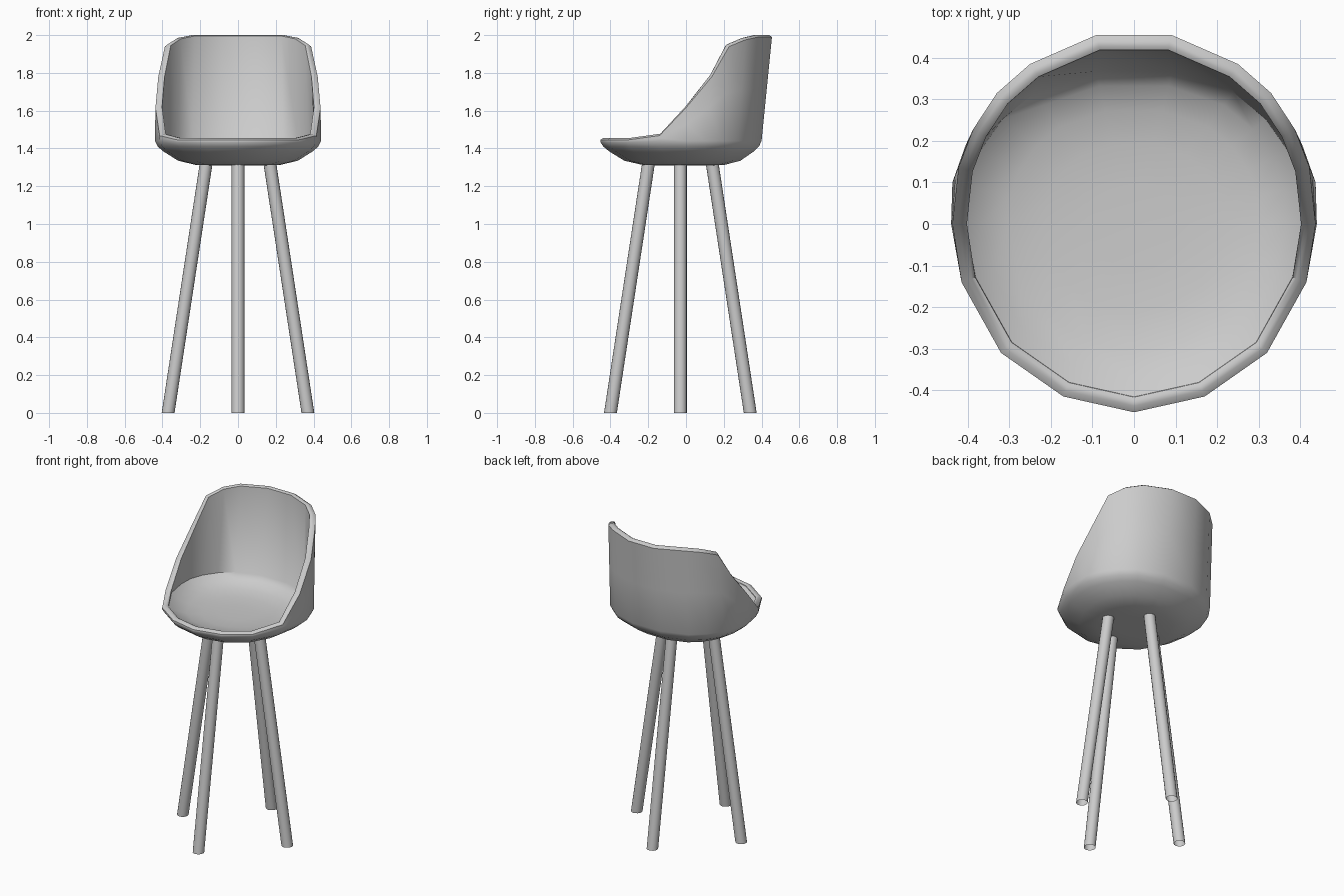
import bpy, bmesh, math
from mathutils import Vector

if "Cube" in bpy.data.objects:
    bpy.data.objects.remove(bpy.data.objects["Cube"], do_unlink=True)

grey = bpy.data.materials.new("light grey")
grey.use_nodes = True
grey.diffuse_color = (0.6, 0.6, 0.6, 1)
grey.node_tree.nodes["Principled BSDF"].inputs["Base Color"].default_value = (0.6, 0.6, 0.6, 1)


def finish(name, bm):
    mesh = bpy.data.meshes.new(name)
    bm.to_mesh(mesh)
    bm.free()
    obj = bpy.data.objects.new(name, mesh)
    bpy.context.collection.objects.link(obj)
    mesh.materials.append(grey)
    bpy.ops.object.select_all(action='DESELECT')
    obj.select_set(True)
    bpy.context.view_layer.objects.active = obj
    bpy.ops.object.shade_smooth_by_angle(angle=math.radians(45))


# Seat shell: half of the rim and of the wall foot, from back to front
RIM = [(.09, .455, 2.0), (.25, .385, 2.0), (.33, .315, 1.985), (.387, .228, 1.95),
       (.422, .137, 1.79), (.437, 0, 1.625), (.415, -.14, 1.478), (.32, -.31, 1.455),
       (.17, -.415, 1.455), (0, -.453, 1.455)]
FOOT = [(.10, .40), (.26, .345), (.345, .275), (.405, .19), (.437, .10), (.44, 0),
        (.415, -.14), (.32, -.31), (.17, -.415), (0, -.453)]


def full(half):
    """Mirror the half outline into a closed loop."""
    return half + [(-p[0], *p[1:]) for p in reversed(half[:-1])]


def scaled(points, s, z):
    return [Vector((p[0] * s, p[1] * s, z)) for p in points]


def rim_ring(s, drop):
    return [Vector((x * s, y * s, z - drop)) for x, y, z in rim]


rim, foot = full(RIM), full(FOOT)
lip = rim_ring(1, .01)
outer = scaled(foot, 1, 1.44)
for v, top in zip(outer, lip):
    v.z = min(v.z, top.z - .012)
rings = [scaled(foot, s, z) for s, z in
         [(.25, 1.31), (.5, 1.312), (.72, 1.335), (.9, 1.385), (.965, 1.41)]]
rings.append(outer)
rings.append([a.lerp(b, .5) for a, b in zip(outer, lip)])
# Bevelled rim
rings += [lip, rim_ring(.967, 0), rim_ring(.94, 0), rim_ring(.92, .005)]
# Inner wall and dished seat
inner = scaled(foot, .918, 1.455)
for v, top in zip(inner, rings[-1]):
    v.z = min(v.z, top.z - .004)
rings.append(inner)
rings += [scaled(foot, s, z) for s, z in
          [(.83, 1.422), (.68, 1.398), (.48, 1.385), (.24, 1.38)]]

bm = bmesh.new()
loops = [[bm.verts.new(p) for p in ring] for ring in rings]
n = len(rim)
for a, b in zip(loops, loops[1:]):
    for i in range(n):
        j = (i + 1) % n
        bm.faces.new((a[i], a[j], b[j], b[i]))
bm.faces.new(loops[0][::-1])
bm.faces.new(loops[-1])
bmesh.ops.recalc_face_normals(bm, faces=bm.faces[:])
finish("seat_shell", bm)

# Splayed open tube legs, cut level at floor and seat
LEG_TOP = 1.325
for name, dx, dy in [("front_leg", 0, -1), ("back_leg", 0, 1),
                     ("left_leg", 1, 0), ("right_leg", -1, 0)]:
    bm = bmesh.new()
    bmesh.ops.create_cone(bm, cap_ends=False, segments=16, radius1=.034,
                          radius2=.034, depth=LEG_TOP)
    for v in bm.verts:
        reach = .37 if v.co.z < 0 else .168
        v.co += Vector((dx * reach, dy * reach - .03, LEG_TOP / 2))
    finish(name, bm)
